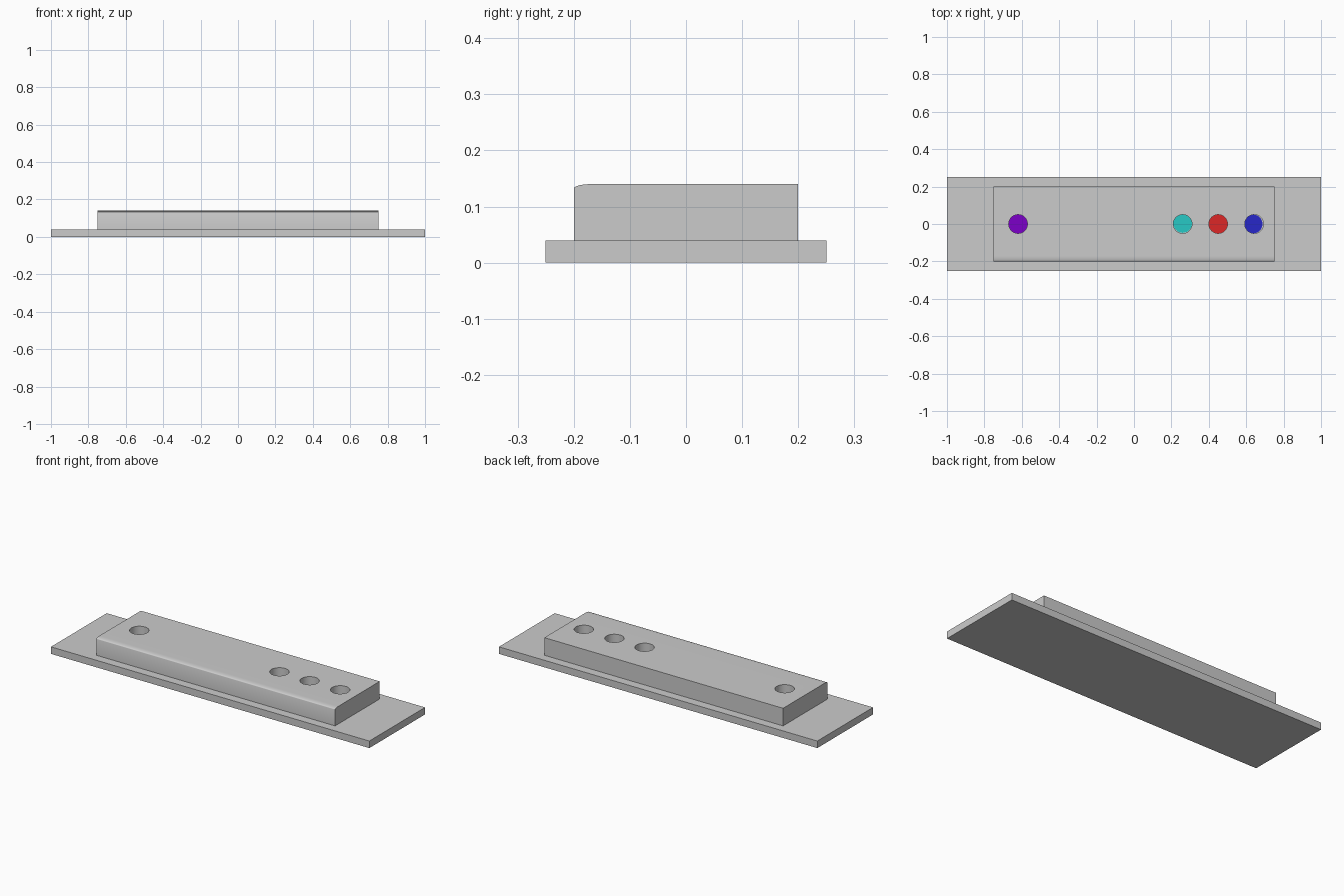
import bpy, bmesh, math
from mathutils import Matrix

if "Cube" in bpy.data.objects:
    bpy.data.objects.remove(bpy.data.objects["Cube"])


def finish(name, bm, colour=None):
    bmesh.ops.recalc_face_normals(bm, faces=bm.faces)
    me = bpy.data.meshes.new(name)
    bm.to_mesh(me)
    bm.free()
    ob = bpy.data.objects.new(name, me)
    bpy.context.collection.objects.link(ob)
    if colour:
        mat = bpy.data.materials.new(name + "_colour")
        mat.diffuse_color = (*colour, 1)
        mat.use_nodes = True
        mat.node_tree.nodes["Principled BSDF"].inputs["Base Color"].default_value = mat.diffuse_color
        me.materials.append(mat)
    return ob


def box(name, x0, x1, y0, y1, z0, z1):
    bm = bmesh.new()
    bmesh.ops.create_cube(bm, size=1, matrix=Matrix.Translation(
        ((x0 + x1) / 2, (y0 + y1) / 2, (z0 + z1) / 2))
        @ Matrix.Diagonal((x1 - x0, y1 - y0, z1 - z0, 1)))
    return finish(name, bm)


def add_disc(bm, x, y, r, z0, z1):
    bmesh.ops.create_cone(bm, cap_ends=True, segments=32, radius1=r, radius2=r,
                          depth=z1 - z0,
                          matrix=Matrix.Translation((x, y, (z0 + z1) / 2)))


# base slab and thin hidden backing plate
box("base_plate", -1, 1, -0.25, 0.25, 0, 0.04)
box("backing_plate", -0.67, 0.69, -0.135, 0.13, 0.039, 0.041)

# raised block: side profile with an eased front top edge, extruded along x
profile = [(0.2, 0.14), (0.2, 0.04), (-0.2, 0.04)]
for i in range(9):
    a = math.pi / 2 * i / 8
    profile.append((-0.17 - 0.03 * math.cos(a), 0.132 + 0.008 * math.sin(a)))
bm = bmesh.new()
face = bm.faces.new([bm.verts.new((-0.75, y, z)) for y, z in profile])
ext = bmesh.ops.extrude_face_region(bm, geom=[face])
bmesh.ops.translate(bm, vec=(1.5, 0, 0),
                    verts=[v for v in ext["geom"] if isinstance(v, bmesh.types.BMVert)])
block = finish("raised_block", bm)

# round wells cut through the block
wells = [-0.62, 0.26, 0.45, 0.642]
bm = bmesh.new()
for x in wells:
    add_disc(bm, x, 0, 0.05, 0.02, 0.2)
cutter = finish("well_cutter", bm)
cutter.hide_render = True
cutter.hide_viewport = True
mod = block.modifiers.new("wells", "BOOLEAN")
mod.operation = "DIFFERENCE"
mod.solver = "EXACT"
mod.object = cutter
bpy.context.view_layer.objects.active = block
block.select_set(True)
bpy.ops.object.modifier_apply(modifier="wells")
bpy.ops.object.shade_smooth_by_angle(angle=math.radians(35))
bpy.data.objects.remove(cutter)

# coloured discs on the floor of each well
discs = [("purple_disc", -0.62, 0, (0.2, 0.0, 0.58)),
         ("cyan_disc", 0.26, 0.003, (0.02, 0.58, 0.56)),
         ("red_disc", 0.45, 0, (0.72, 0.02, 0.02)),
         ("blue_disc", 0.637, 0, (0.02, 0.02, 0.58))]
for name, x, y, colour in discs:
    bm = bmesh.new()
    add_disc(bm, x, y, 0.05, 0.0395, 0.043)
    finish(name, bm, colour)
